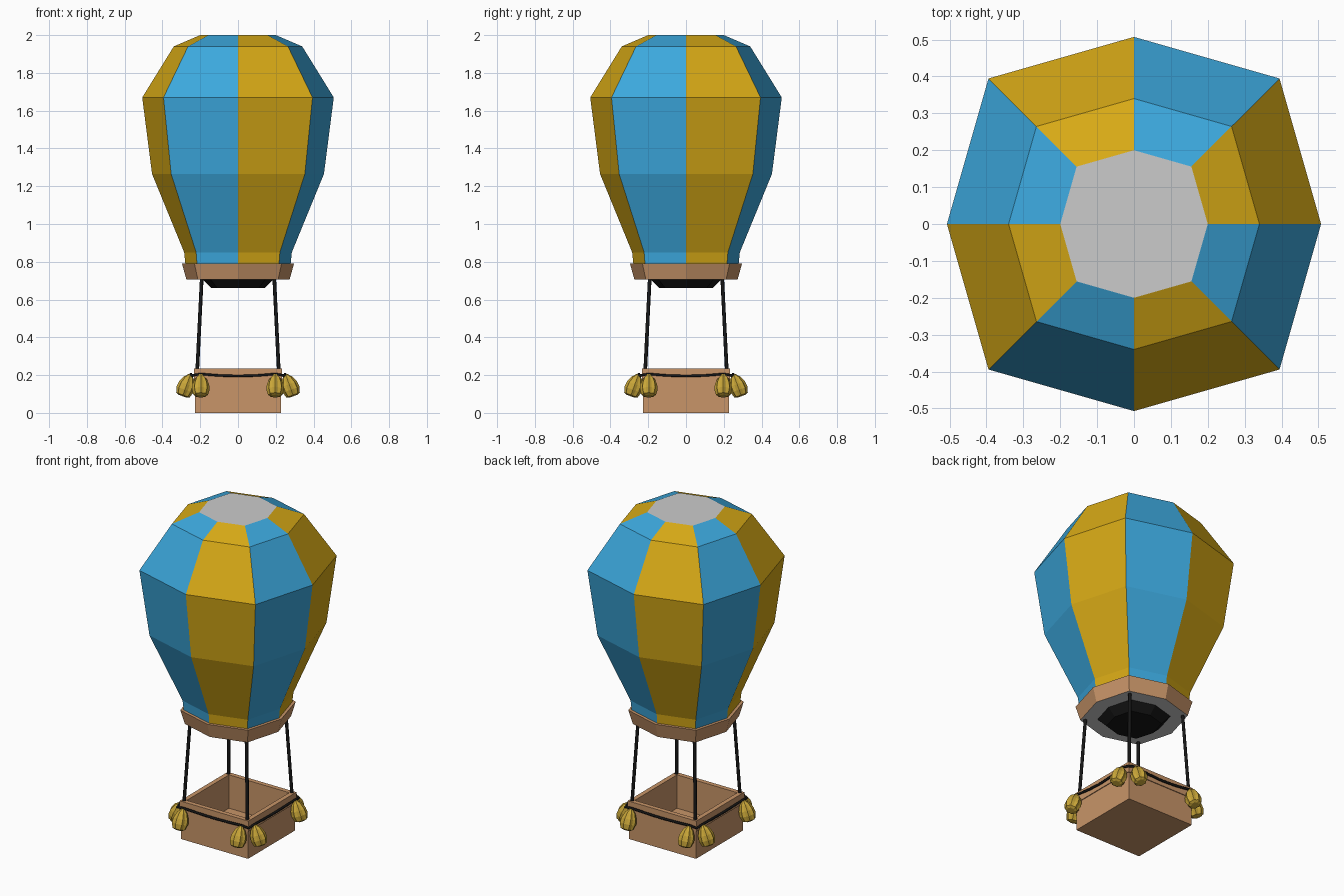
import bpy
from math import cos, sin, pi, radians
from mathutils import Matrix, Vector

if "Cube" in bpy.data.objects:
    bpy.data.objects.remove(bpy.data.objects["Cube"])


def material(name, rgb):
    m = bpy.data.materials.new(name)
    m.diffuse_color = (*rgb, 1)
    m.use_nodes = True
    m.node_tree.nodes["Principled BSDF"].inputs["Base Color"].default_value = m.diffuse_color
    return m


YELLOW = material("yellow_cloth", (0.68, 0.40, 0.008))
BLUE = material("blue_cloth", (0.045, 0.39, 0.72))
BROWN = material("brown_wicker", (0.58, 0.30, 0.14))
BLACK = material("black", (0.008, 0.008, 0.008))
GOLD = material("gold_sack", (0.58, 0.38, 0.04))

# Cross-sections of unit size
OCTAGON = [(cos(i * pi / 4) * k, sin(i * pi / 4) * k)
           for i in range(8) for k in [1.1 if i % 2 else 1.0]]
SQUARE = [(1, -1), (1, 1), (-1, 1), (-1, -1)]
LOBED = [(cos(i * pi / 8) * k, sin(i * pi / 8) * k)
         for i in range(16) for k in [0.86 if i % 2 else 1.0]]


def loft(name, section, profile, mats=(), start=False, end=False):
    """Stack scaled copies of a section along (radius, z) points."""
    n = len(section)
    verts = [(x * r, y * r, z) for r, z in profile for x, y in section]
    faces, slots = [], []
    for j in range(len(profile) - 1):
        for i in range(n):
            k = (i + 1) % n
            faces.append((j * n + i, j * n + k, (j + 1) * n + k, (j + 1) * n + i))
            slots.append(i % max(1, len(mats)))
    if start:
        faces.append(tuple(reversed(range(n))))
    if end:
        faces.append(tuple(range(len(verts) - n, len(verts))))
    slots += [0] * (len(faces) - len(slots))
    mesh = bpy.data.meshes.new(name)
    mesh.from_pydata(verts, [], faces)
    for m in mats:
        mesh.materials.append(m)
    for p, s in zip(mesh.polygons, slots):
        p.material_index = s
    ob = bpy.data.objects.new(name, mesh)
    bpy.context.collection.objects.link(ob)
    return ob


def rope(name, points, radius, closed=False):
    cu = bpy.data.curves.new(name, 'CURVE')
    cu.dimensions = '3D'
    cu.bevel_depth = radius
    cu.bevel_resolution = 1
    cu.use_fill_caps = True
    sp = cu.splines.new('POLY')
    sp.points.add(len(points) - 1)
    for p, co in zip(sp.points, points):
        p.co = (*co, 1)
    sp.use_cyclic_u = closed
    cu.materials.append(BLACK)
    ob = bpy.data.objects.new(name, cu)
    bpy.context.collection.objects.link(ob)
    return ob


# Balloon envelope with alternating gores, and its grey crown
loft("envelope", OCTAGON, [(0.275, 0.75), (0.285, 0.85), (0.455, 1.265),
                           (0.507, 1.67), (0.34, 1.94), (0.2, 2.0)], (YELLOW, BLUE))
loft("crown_cap", OCTAGON, [(0.199, 1.99), (0.2, 2.0)], end=True)

# Skirt band at the mouth, grey underside and black burner
loft("skirt", OCTAGON, [(0.273, 0.705), (0.297, 0.792), (0.27, 0.792)], (BROWN,))
loft("skirt_underside", OCTAGON, [(0.273, 0.705), (0.272, 0.715)], start=True)
loft("burner", OCTAGON, [(0.14, 0.66), (0.185, 0.705)], (BLACK,), start=True)

# Open basket with a slightly raised rim
loft("basket", SQUARE, [(0.228, 0), (0.228, 0.17), (0.233, 0.17), (0.233, 0.235),
                        (0.205, 0.235), (0.205, 0.03)], (BROWN,), start=True, end=True)

# Four suspension ropes
for i, (sx, sy) in enumerate(SQUARE):
    rope(f"suspension_rope_{i + 1}",
         [(sx * 0.217, sy * 0.217, 0.2), (sx * 0.192, sy * 0.192, 0.71)], 0.01)

# Rope sagging around the basket
swag = []
for s in range(4):
    rot = Matrix.Rotation(s * pi / 2, 3, 'Z')
    for p in [(-0.243, -0.243, 0.198), (-0.2, -0.25, 0.206), (-0.1, -0.243, 0.198),
              (0, -0.241, 0.195), (0.1, -0.243, 0.198), (0.2, -0.25, 0.206)]:
        swag.append(rot @ Vector(p))
rope("basket_rope", swag, 0.007, closed=True)

# Two ribbed ballast sacks hanging on each side, tilted outwards
SACK = [(0.022, -0.122), (0.038, -0.115), (0.047, -0.085), (0.044, -0.055),
        (0.03, -0.022), (0.016, -0.008), (0.012, 0.0)]
for s in range(4):
    for x in (-0.197, 0.197):
        sack = loft("ballast_sack", LOBED, SACK, (GOLD,), start=True, end=True)
        sack.matrix_world = (Matrix.Rotation(s * pi / 2, 4, 'Z')
                             @ Matrix.Translation((x, -0.252, 0.203))
                             @ Matrix.Rotation(radians(-20), 4, 'X'))
